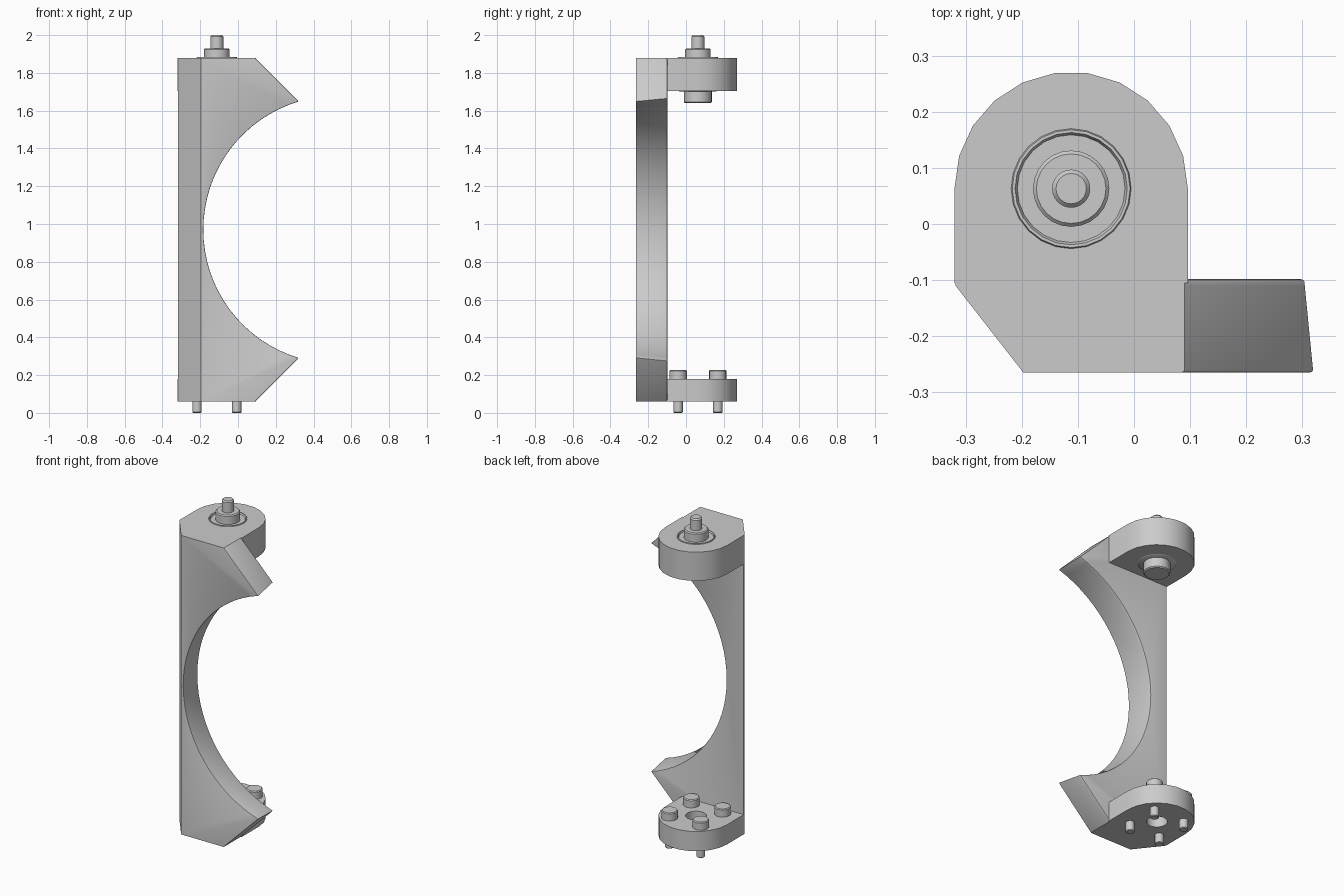
import bpy, bmesh
from math import sin, cos, pi, sqrt, atan2, radians

if "Cube" in bpy.data.objects:
    bpy.data.objects.remove(bpy.data.objects["Cube"])

AX, AY = -0.112, 0.063      # hinge axis
Z0, Z1 = 0.06, 1.88         # bottom and top of the bracket
ZM = 0.97                   # mirror plane height


def smooth(ob, angle=35):
    bpy.ops.object.select_all(action='DESELECT')
    ob.select_set(True)
    bpy.context.view_layer.objects.active = ob
    bpy.ops.object.shade_smooth_by_angle(angle=radians(angle))


def finish(bm, name):
    bmesh.ops.recalc_face_normals(bm, faces=bm.faces)
    me = bpy.data.meshes.new(name)
    bm.to_mesh(me)
    bm.free()
    ob = bpy.data.objects.new(name, me)
    bpy.context.collection.objects.link(ob)
    smooth(ob)
    return ob


def lathe(name, profile, x, y, n=24):
    """Revolve (radius, z) points, bottom to top, with closed ends."""
    bm = bmesh.new()
    rings = [[bm.verts.new((x + r * cos(2 * pi * i / n), y + r * sin(2 * pi * i / n), z))
              for i in range(n)] for r, z in profile]
    for a, b in zip(rings, rings[1:]):
        for i in range(n):
            j = (i + 1) % n
            bm.faces.new((a[i], a[j], b[j], b[i]))
    bm.faces.new(rings[0])
    bm.faces.new(rings[-1])
    return finish(bm, name)


def lug(name, z0, z1, hole_r):
    """Rounded lug with a round hole, from a filled 2D curve."""
    R = 0.208
    outer = [(AX - R, -0.105), (AX + R, -0.105)]
    outer += [(AX + R * cos(pi * i / 11), AY + R * sin(pi * i / 11)) for i in range(12)]
    hole = [(AX + hole_r * cos(2 * pi * i / 24), AY + hole_r * sin(2 * pi * i / 24))
            for i in range(24)]
    cu = bpy.data.curves.new(name, 'CURVE')
    cu.dimensions = '2D'
    cu.fill_mode = 'BOTH'
    cu.extrude = (z1 - z0) / 2
    for pts in (outer, hole):
        sp = cu.splines.new('POLY')
        sp.points.add(len(pts) - 1)
        for p, (x, y) in zip(sp.points, pts):
            p.co = (x, y, 0, 1)
        sp.use_cyclic_u = True
    ob = bpy.data.objects.new(name, cu)
    ob.location.z = (z0 + z1) / 2
    bpy.context.collection.objects.link(ob)
    bpy.ops.object.select_all(action='DESELECT')
    ob.select_set(True)
    bpy.context.view_layer.objects.active = ob
    bpy.ops.object.convert(target='MESH')
    ob = bpy.context.view_layer.objects.active
    bm = bmesh.new()
    bm.from_mesh(ob.data)
    bmesh.ops.remove_doubles(bm, verts=bm.verts, dist=1e-4)
    bmesh.ops.recalc_face_normals(bm, faces=bm.faces)
    bm.to_mesh(ob.data)
    bm.free()
    smooth(ob)


# Upright plate: slanted tips, tapered round cut-out, chamfered outer corner
def plate():
    CX, N = 0.525, 32
    bm = bmesh.new()
    loops = []
    for y, left, R in ((-0.265, -0.197, 0.708), (-0.11, -0.318, 0.7268), (-0.098, -0.318, 0.728)):
        c = CX * CX + 1 - R * R
        b = 2 * CX + 2
        tip = (b - sqrt(b * b - 8 * c)) / 4          # arc meets the 45 degree slant
        half = atan2(1.0 - tip, CX - tip)
        pts = [(left, Z0), (0.09, Z0)]
        for i in range(N + 1):
            a = -half + 2 * half * i / N
            pts.append((CX - R * cos(a), ZM + R * sin(a)))
        pts += [(0.09, Z1), (left, Z1)]
        loops.append([bm.verts.new((x, y, z)) for x, z in pts])
    n = len(loops[0])
    for a, b in zip(loops, loops[1:]):
        for i in range(n):
            j = (i + 1) % n
            bm.faces.new((a[i], a[j], b[j], b[i]))
    bm.faces.new(loops[0])
    bm.faces.new(loops[-1])
    bmesh.ops.recalc_face_normals(bm, faces=bm.faces)
    # soften the rim of the cut-out and the two tips
    edges = set()
    for lp in (loops[0], loops[-1]):
        edges |= {bm.edges.get((lp[i], lp[i + 1])) for i in range(1, N + 3)}
    for a, b in zip(loops, loops[1:]):
        edges |= {bm.edges.get((a[i], b[i])) for i in (2, N + 2)}
    bmesh.ops.bevel(bm, geom=list(edges), offset=0.005, segments=2, profile=0.5,
                    affect='EDGES', clamp_overlap=True)
    finish(bm, "upright_plate")


plate()
lug("top_lug", 1.705, Z1, 0.107)
lug("bottom_lug", Z0, 0.18, 0.058)

# Bearing and stepped pivot pin in the top lug
lathe("bearing", [(0.098, 1.702), (0.107, 1.707), (0.107, 1.88), (0.105, 1.884),
                  (0.1, 1.884), (0.096, 1.875), (0.06, 1.875)], AX, AY)
lathe("pivot_pin", [(0.068, 1.64), (0.074, 1.646), (0.074, 1.72), (0.068, 1.72),
                    (0.068, 1.924), (0.062, 1.93), (0.034, 1.93), (0.034, 1.992),
                    (0.027, 2.0)], AX, AY)

# Four screws through the bottom lug
for sx in (-1, 1):
    for sy in (-1, 1):
        lathe("screw", [(0.021, 0.0), (0.025, 0.004), (0.025, 0.175), (0.046, 0.175),
                        (0.046, 0.223), (0.041, 0.228)],
              AX + 0.105 * sx, AY + 0.105 * sy, 16)
